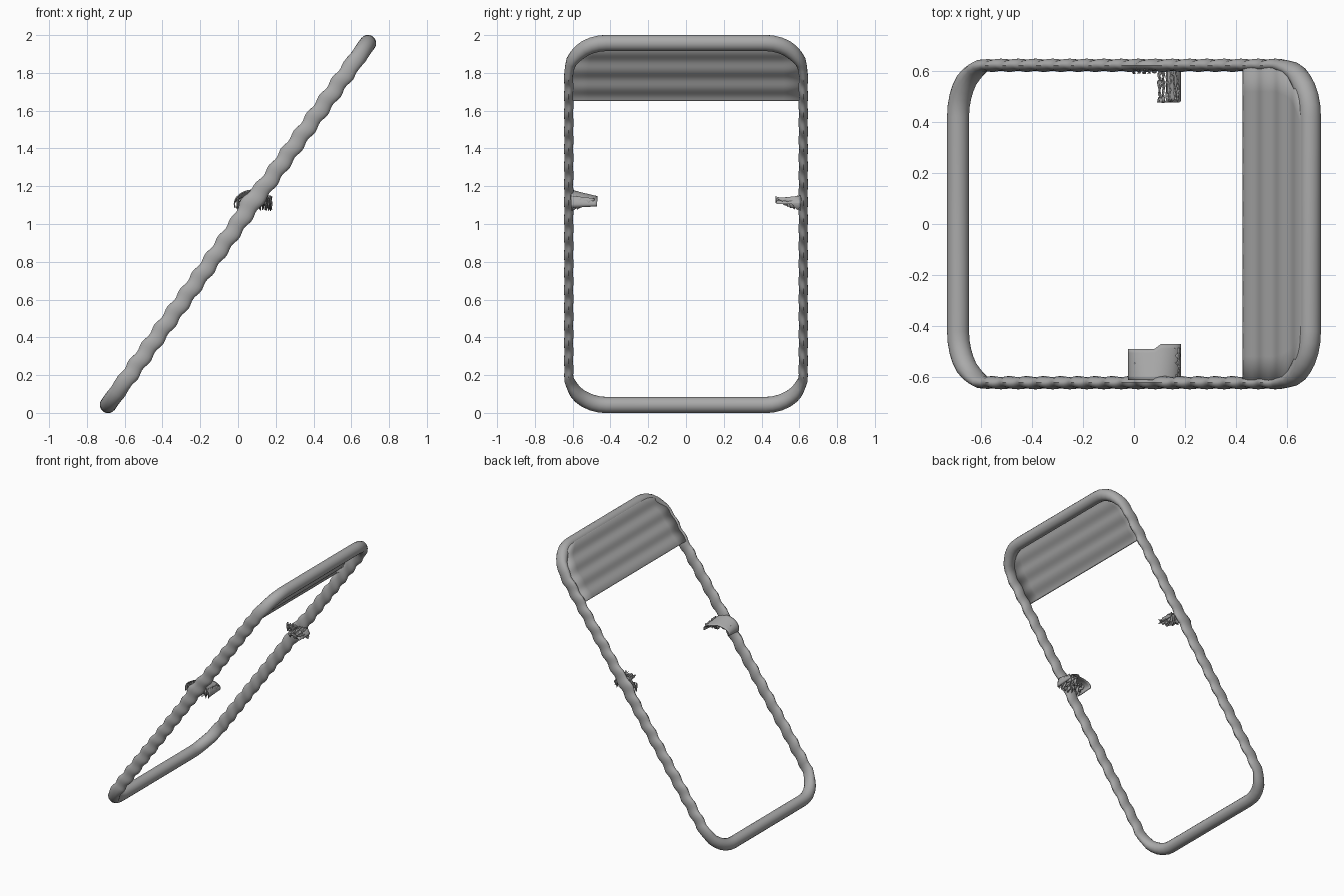
import bpy, bmesh, math, random
from mathutils import Vector

random.seed(4)
cube = bpy.data.objects.get("Cube")
if cube:
    bpy.data.objects.remove(cube)

TILT = math.radians(54.3)
HALF_LEN, HALF_WID, RADIUS = 1.18, 0.621, 0.2

grey = bpy.data.materials.new("plain_grey")
grey.use_nodes = True
grey.diffuse_color = (0.4, 0.4, 0.4, 1)
grey.node_tree.nodes["Principled BSDF"].inputs["Base Color"].default_value = (0.4, 0.4, 0.4, 1)


def tilted(u, v, w):
    """u runs up the slope, v across it, w out of its upper face."""
    c, s = math.cos(TILT), math.sin(TILT)
    return Vector((u * c - w * s, v, 1 + u * s + w * c))


def grid_object(name, rows, close_rows=False, close_cols=False, thickness=0):
    """Skin a rectangular net of points."""
    bm = bmesh.new()
    net = [[bm.verts.new(p) for p in row] for row in rows]
    n, m = len(net), len(net[0])
    for i in range(n if close_rows else n - 1):
        for j in range(m if close_cols else m - 1):
            a, b = (i + 1) % n, (j + 1) % m
            bm.faces.new((net[i][j], net[a][j], net[a][b], net[i][b]))
    bmesh.ops.recalc_face_normals(bm, faces=bm.faces)
    mesh = bpy.data.meshes.new(name)
    bm.to_mesh(mesh)
    bm.free()
    obj = bpy.data.objects.new(name, mesh)
    bpy.context.collection.objects.link(obj)
    mesh.materials.append(grey)
    if thickness:
        mod = obj.modifiers.new("thickness", "SOLIDIFY")
        mod.thickness = thickness
        mod.offset = 0
    bpy.ops.object.select_all(action="DESELECT")
    obj.select_set(True)
    bpy.context.view_layer.objects.active = obj
    bpy.ops.object.shade_smooth_by_angle(angle=math.radians(40))
    return obj


# Rounded rectangular path: (u, v, outward direction)
path = []
for q, (su, sv) in enumerate(((1, 1), (-1, 1), (-1, -1), (1, -1))):
    cu, cv = su * (HALF_LEN - RADIUS), sv * (HALF_WID - RADIUS)
    for k in range(9):
        a = math.pi / 2 * (q + k / 8)
        path.append((cu + RADIUS * math.cos(a), cv + RADIUS * math.sin(a), a))
    if q in (0, 2):  # fine steps along the long sides
        for k in range(1, 150):
            path.append((cu - su * 2 * abs(cu) * k / 150, sv * HALF_WID, a))

# Frame tube, thinner and rippled along the sides
rings = []
for u, v, a in path:
    side = abs(math.sin(a)) ** 4
    knuckle = math.exp(-((u - 0.13) / 0.08) ** 2) * side
    ring = []
    for j in range(16):
        t = 2 * math.pi * j / 16
        ripple = 0.005 * side * math.sin(2 * math.pi * u / 0.115 + t)
        out = (0.043 - 0.019 * side + ripple * 0.4) * math.cos(t)
        up = (0.044 + ripple) * math.sin(t) + 0.015 * knuckle * max(0, math.sin(t))
        ring.append(tilted(u + out * math.cos(a), v + out * math.sin(a), up))
    rings.append(ring)
grid_object("frame_tube", rings, True, True)

# Corrugated panel across the upper end
rows = []
for i in range(49):
    u = 0.78 + (HALF_LEN - 0.78) * i / 48
    over = max(0, u - (HALF_LEN - RADIUS))
    half = HALF_WID - RADIUS + math.sqrt(max(0, RADIUS ** 2 - over ** 2))
    w = 0.032 + 0.004 * math.sin(2 * math.pi * (u - 0.78) / 0.115) + 0.005 * (i / 48) ** 4
    rows.append([tilted(u, half * k / 6, w) for k in range(-6, 7)])
grid_object("corrugated_panel", rows, thickness=0.01)


def bracket_shell(name, sign, start, end, reach, rise):
    """Arched cover reaching inward from the frame side."""
    rows = []
    for i in range(9):
        f = i / 8
        squash = 1 - 0.45 * f
        row = []
        for k in range(15):
            t = math.radians(start + (end - start) * k / 14)
            x = 0.08 + 0.1 * math.cos(t)
            step = 0.02 if x > 0.1 else 0
            y = sign * (0.61 - (reach + step) * f)
            row.append((x, y, 1.105 + rise * math.sin(t) * squash))
        rows.append(row)
    grid_object(name, rows, thickness=0.006)


def ragged_fins(name, sign, x0, x1, reach, top, count):
    """Row of torn fins hanging below the bracket."""
    for n in range(count):
        x = x0 + (x1 - x0) * n / (count - 1)
        low, high = [], []
        for k in range(9):
            f = k / 8
            y = sign * (0.605 - reach * f)
            dx = random.uniform(-0.008, 0.008)
            z = 1.065 + 0.045 * f + random.uniform(0, 0.03)
            low.append((x + dx, y, z))
            high.append((x - dx, y, max(z + 0.01, top - 0.015 * f)))
        grid_object(f"{name}_{n + 1}", [low, high], thickness=0.005)


bracket_shell("front_bracket_cover", -1, 195, -15, 0.12, 0.075)
ragged_fins("front_bracket_fin", -1, 0.1, 0.172, 0.12, 1.15, 6)
ragged_fins("front_bracket_short_fin", -1, 0.0, 0.08, 0.06, 1.14, 5)
bracket_shell("back_bracket_cover", 1, 60, 0, 0.11, 0.05)
ragged_fins("back_bracket_fin", 1, 0.1, 0.172, 0.13, 1.15, 6)
ragged_fins("back_bracket_short_fin", 1, 0.0, 0.08, 0.015, 1.15, 5)
